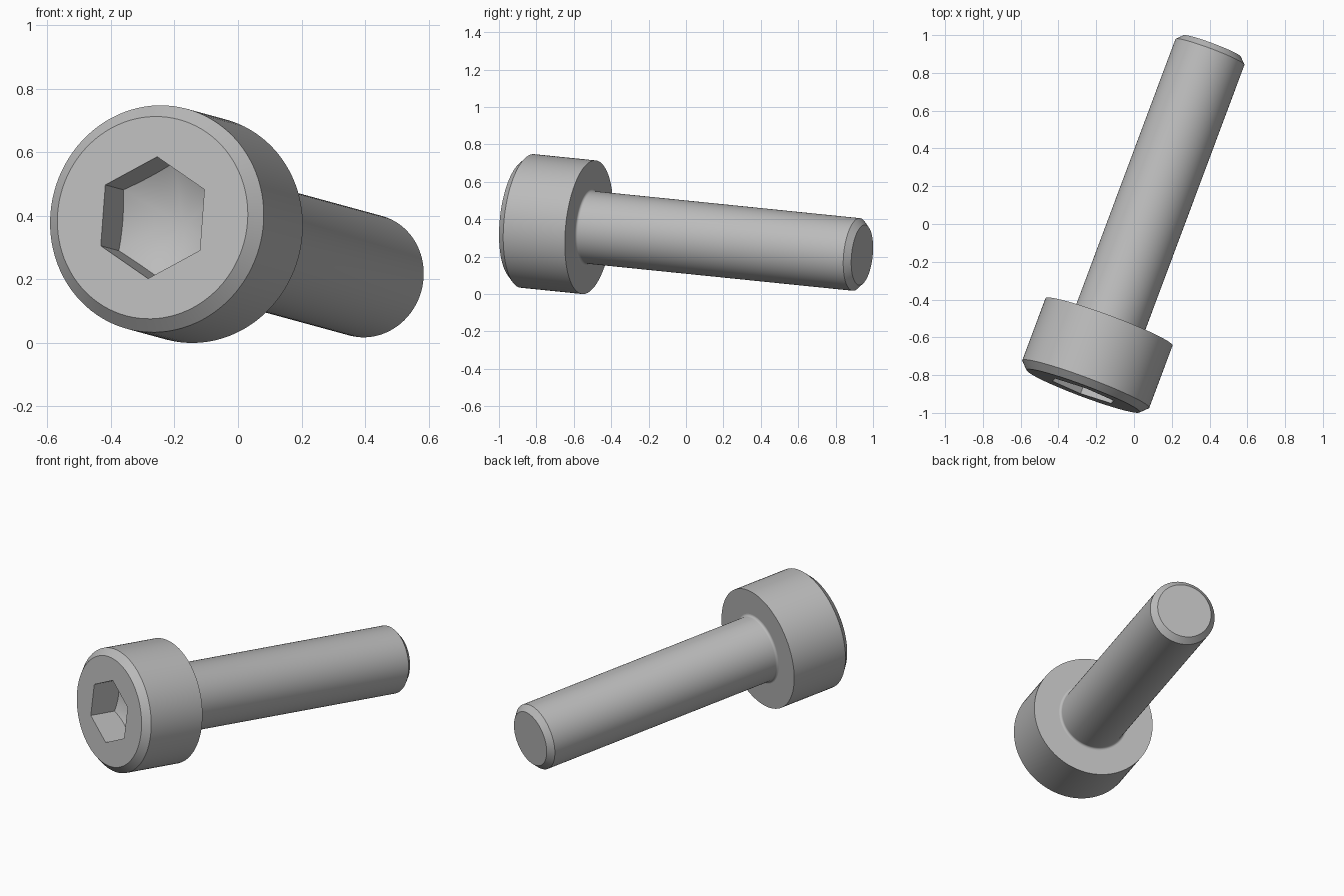
import bpy
import bmesh
from math import radians, cos, sin, tan, pi

cube = bpy.data.objects.get("Cube")
if cube:
    bpy.data.objects.remove(cube, do_unlink=True)

SEGMENTS = 96
HEAD_R, HEAD_LEN, HEAD_CHAMFER = 0.359, 0.392, 0.039
SHANK_R, TOTAL_LEN, TIP_CHAMFER = 0.195, 1.958, 0.033
FILLET = 0.014
HEX_APOTHEM, HEX_TURN, SOCKET_DEPTH = 0.167, radians(-2.5), 0.275

steel = bpy.data.materials.new("steel_grey")
steel.use_nodes = True
grey = (0.5, 0.5, 0.5, 1)
steel.diffuse_color = grey
steel.node_tree.nodes["Principled BSDF"].inputs["Base Color"].default_value = grey


def circle(radius, depth):
    """Round ring around the screw axis (local y)."""
    return lambda a: (radius, depth)


def hexagon(at_bottom):
    """Hexagonal ring; the bottom one follows the drilled cone."""
    def point(a):
        r = HEX_APOTHEM / cos((a % (pi / 3)) - pi / 6)
        return r, (SOCKET_DEPTH - r * tan(pi / 6) if at_bottom else 0)
    return point


def loft(name, rings):
    """Skin a list of rings, ordered from the head end to the tip."""
    bm = bmesh.new()
    loops = []
    for ring in rings:
        loop = []
        for i in range(SEGMENTS):
            a = 2 * pi * i / SEGMENTS
            r, depth = ring(a + pi / 6)
            t = a + HEX_TURN
            loop.append(bm.verts.new((r * cos(t), depth, r * sin(t))))
        loops.append(loop)
    for a, b in zip(loops, loops[1:]):
        for i in range(SEGMENTS):
            j = (i + 1) % SEGMENTS
            bm.faces.new((a[i], b[i], b[j], a[j]))
    # Collapse the centre rings to single points
    bmesh.ops.remove_doubles(bm, verts=bm.verts, dist=1e-5)
    mesh = bpy.data.meshes.new(name)
    bm.to_mesh(mesh)
    bm.free()
    mesh.materials.append(steel)
    obj = bpy.data.objects.new(name, mesh)
    bpy.context.collection.objects.link(obj)
    obj.location = (-0.269, -0.884, 0.394)
    obj.rotation_euler = (radians(-5.45), 0, radians(-20.5))
    bpy.ops.object.select_all(action="DESELECT")
    obj.select_set(True)
    bpy.context.view_layer.objects.active = obj
    bpy.ops.object.shade_smooth_by_angle(angle=radians(25))
    return obj


# Head: drilled socket, chamfered rim, cylinder side and underside
loft("socket_head", [
    circle(0, SOCKET_DEPTH),
    hexagon(True),
    hexagon(False),
    circle(HEAD_R - HEAD_CHAMFER, 0),
    circle(HEAD_R, HEAD_CHAMFER),
    circle(HEAD_R, HEAD_LEN),
    circle(SHANK_R + FILLET, HEAD_LEN),
])

# Shank: small fillet under the head, plain cylinder, chamfered tip
fillet = []
for step in range(7):
    q = step / 6 * pi / 2
    fillet.append(circle(SHANK_R + FILLET * (1 - sin(q)),
                         HEAD_LEN + FILLET * (1 - cos(q))))
loft("shank", fillet + [
    circle(SHANK_R, TOTAL_LEN - TIP_CHAMFER),
    circle(SHANK_R - TIP_CHAMFER, TOTAL_LEN),
    circle(0, TOTAL_LEN),
])
